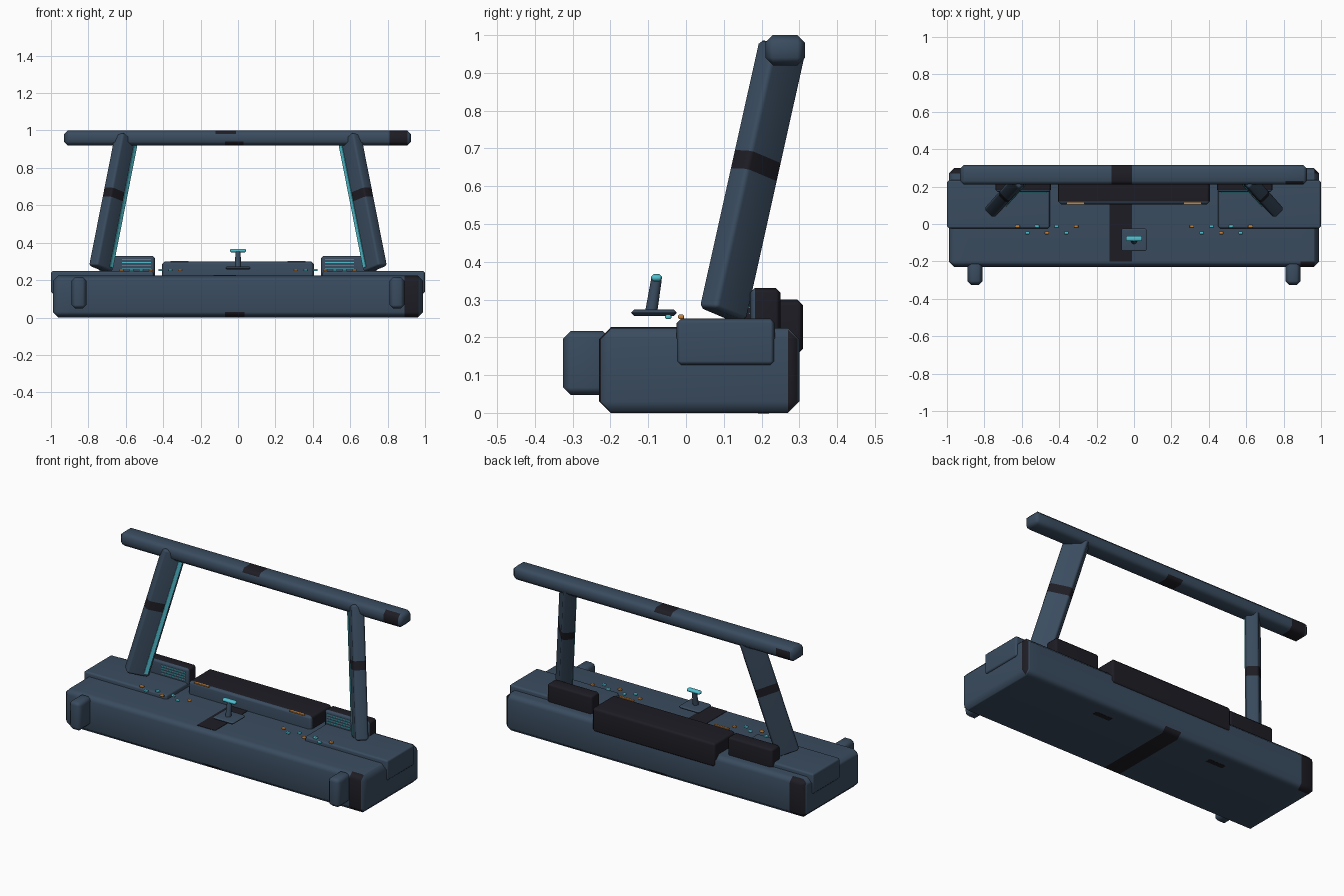
import bpy
import bmesh
import math
from mathutils import Matrix, Vector

cube = bpy.data.objects.get("Cube")
if cube:
    bpy.data.objects.remove(cube, do_unlink=True)


def material(name, color):
    m = bpy.data.materials.new(name)
    m.use_nodes = True
    m.diffuse_color = (*color, 1)
    m.node_tree.nodes["Principled BSDF"].inputs["Base Color"].default_value = (*color, 1)
    return m


SLATE = material("slate_blue", (0.042, 0.072, 0.115))
DARK = material("near_black", (0.013, 0.012, 0.018))
TEAL = material("teal", (0.08, 0.52, 0.62))
ORANGE = material("orange", (0.6, 0.23, 0.04))
UP, DOWN = Vector((0, 0, 1)), Vector((0, 0, -1))
FRONT, BACK = Vector((0, -1, 0)), Vector((0, 1, 0))


def box(name, lo, hi, mat=SLATE, bevel=0.0, patches=(), rule=None, matrix=None):
    """Chamfered box; patches are (axis, start, end, normal or None) painted dark."""
    lo, hi = Vector(lo), Vector(hi)
    bm = bmesh.new()
    size = Matrix.Diagonal((*(hi - lo), 1))
    bmesh.ops.create_cube(bm, size=1, matrix=Matrix.Translation((lo + hi) / 2) @ size)
    if bevel:
        bmesh.ops.bevel(bm, geom=bm.edges[:], offset=bevel, segments=1,
                        affect='EDGES', profile=0.5)
    for axis, start, end, normal in patches:
        for cut in (start, end):
            point, no = Vector(), Vector()
            point[axis], no[axis] = cut, 1
            geom = bm.verts[:] + bm.edges[:] + bm.faces[:]
            bmesh.ops.bisect_plane(bm, geom=geom, plane_co=point, plane_no=no, dist=1e-5)
    bm.normal_update()
    for f in bm.faces:
        c = f.calc_center_median()
        for axis, start, end, normal in patches:
            if start < c[axis] < end and (normal is None or f.normal.dot(normal) > 0.5):
                f.material_index = 1
        if rule and rule(f.normal):
            f.material_index = 1
    if matrix:
        bm.transform(matrix)
    bmesh.ops.recalc_face_normals(bm, faces=bm.faces)
    return finish(name, bm, (mat, DARK) if patches or rule else (mat,))


def finish(name, bm, mats):
    mesh = bpy.data.meshes.new(name)
    bm.to_mesh(mesh)
    bm.free()
    for m in mats:
        mesh.materials.append(m)
    obj = bpy.data.objects.new(name, mesh)
    bpy.context.collection.objects.link(obj)
    bpy.ops.object.select_all(action='DESELECT')
    obj.select_set(True)
    bpy.context.view_layer.objects.active = obj
    bpy.ops.object.shade_smooth_by_angle(angle=math.radians(50))
    obj.modifiers.new("weighted_normals", 'WEIGHTED_NORMAL').keep_sharp = True
    return obj


def mirrored(name, lo, hi, s, **kw):
    """Box given for the +x side, placed on side s."""
    xs = sorted((lo[0] * s, hi[0] * s))
    return box(name, (xs[0], *lo[1:]), (xs[1], *hi[1:]), **kw)


# Main console body with painted wear patches
box("body", (-0.99, -0.23, 0), (0.99, 0.3, 0.225), bevel=0.03, patches=[
    (0, 0.89, 0.965, FRONT), (0, -0.98, -0.89, BACK),
    (0, 0.965, 0.99, Vector((0.7, 0.7, 0))), (0, -0.07, 0.035, DOWN)])
box("deck_stripe", (-0.13, -0.2, 0.222), (-0.01, 0.12, 0.227), DARK)

# Rear centre housing: dark everywhere but the front
not_front = lambda n: n.y > -0.5
box("rear_housing", (-0.405, 0.105, 0.155), (0.405, 0.31, 0.3), bevel=0.015, rule=not_front)

# Top crossbar
box("crossbar", (-0.93, 0.21, 0.92), (0.925, 0.315, 1), bevel=0.02, patches=[
    (0, 0.81, 0.905, FRONT), (0, -0.905, -0.81, Vector((0, 0.6, -0.8))),
    (0, -0.12, -0.01, UP), (0, -0.07, 0.03, DOWN)])

BUTTONS = [ORANGE, TEAL, TEAL, ORANGE, TEAL, TEAL, ORANGE]

for s, side in ((1, "left"), (-1, "right")):
    # Raised shoulder, front bumper and slatted vent box
    mirrored(side + "_shoulder", (0.45, -0.025, 0.125), (1, 0.235, 0.25), s, bevel=0.012)
    mirrored(side + "_bumper", (0.81, -0.325, 0.047), (0.89, -0.2, 0.217), s, bevel=0.02)
    mirrored(side + "_vent_box", (0.445, 0.17, 0.2), (0.74, 0.25, 0.33), s,
             bevel=0.012, rule=not_front)
    for i in range(4):
        z = 0.262 + i * 0.015
        mirrored(f"{side}_vent_slat_{i + 1}", (0.465, 0.165, z), (0.62, 0.172, z + 0.004),
                 s, mat=TEAL)

    # Small lit details
    mirrored(side + "_housing_light", (0.265, 0.103, 0.296), (0.36, 0.115, 0.303), s, mat=ORANGE)
    mirrored(side + "_underside_vent", (0.33, 0.19, -0.002 + 0.002), (0.44, 0.22, 0.004), s,
             mat=DARK).location.z = -0.001
    for i, mat in enumerate(BUTTONS):
        x = 0.31 + i * 0.052
        y = -0.047 if i % 2 else -0.013
        mirrored(f"{side}_button_{i + 1}", (x - 0.012, y - 0.008, 0.248),
                 (x + 0.012, y + 0.008, 0.26), s, mat=mat, bevel=0.003)

    # Post leaning inward and back, turned to the diagonal
    foot, head = Vector((0.735 * s, 0.097, 0.26)), Vector((0.595 * s, 0.255, 0.97))
    axis = (head - foot).normalized()
    long = Vector((-s, 1, 0))
    long = (long - axis * long.dot(axis)).normalized()
    thin = axis.cross(long).normalized()
    if thin.y > 0:
        thin = -thin
    frame = Matrix((long, thin, axis)).transposed().to_4x4()
    frame.translation = foot
    length = (head - foot).length
    box(side + "_post", (-0.064, -0.036, 0), (0.064, 0.036, length), bevel=0.012,
        patches=[(2, 0.385, 0.435, None)], matrix=frame)
    box(side + "_post_light", (0.03, 0.032, 0.02), (0.052, 0.04, length - 0.04), TEAL,
        matrix=frame)

# Throttle lever
box("lever_plate", (-0.068, -0.145, 0.256), (0.068, -0.025, 0.274), bevel=0.008)
bottom, top = Vector((0, -0.092, 0.268)), Vector((0, -0.078, 0.355))
bm = bmesh.new()
turn = (top - bottom).to_track_quat('Z', 'Y').to_matrix().to_4x4()
bmesh.ops.create_cone(bm, cap_ends=True, segments=12, radius1=0.016, radius2=0.014,
                      depth=(top - bottom).length,
                      matrix=Matrix.Translation((bottom + top) / 2) @ turn)
finish("lever_stem", bm, (SLATE,))
box("lever_grip", (-0.043, -0.092, 0.348), (0.043, -0.064, 0.367), TEAL, bevel=0.006)
